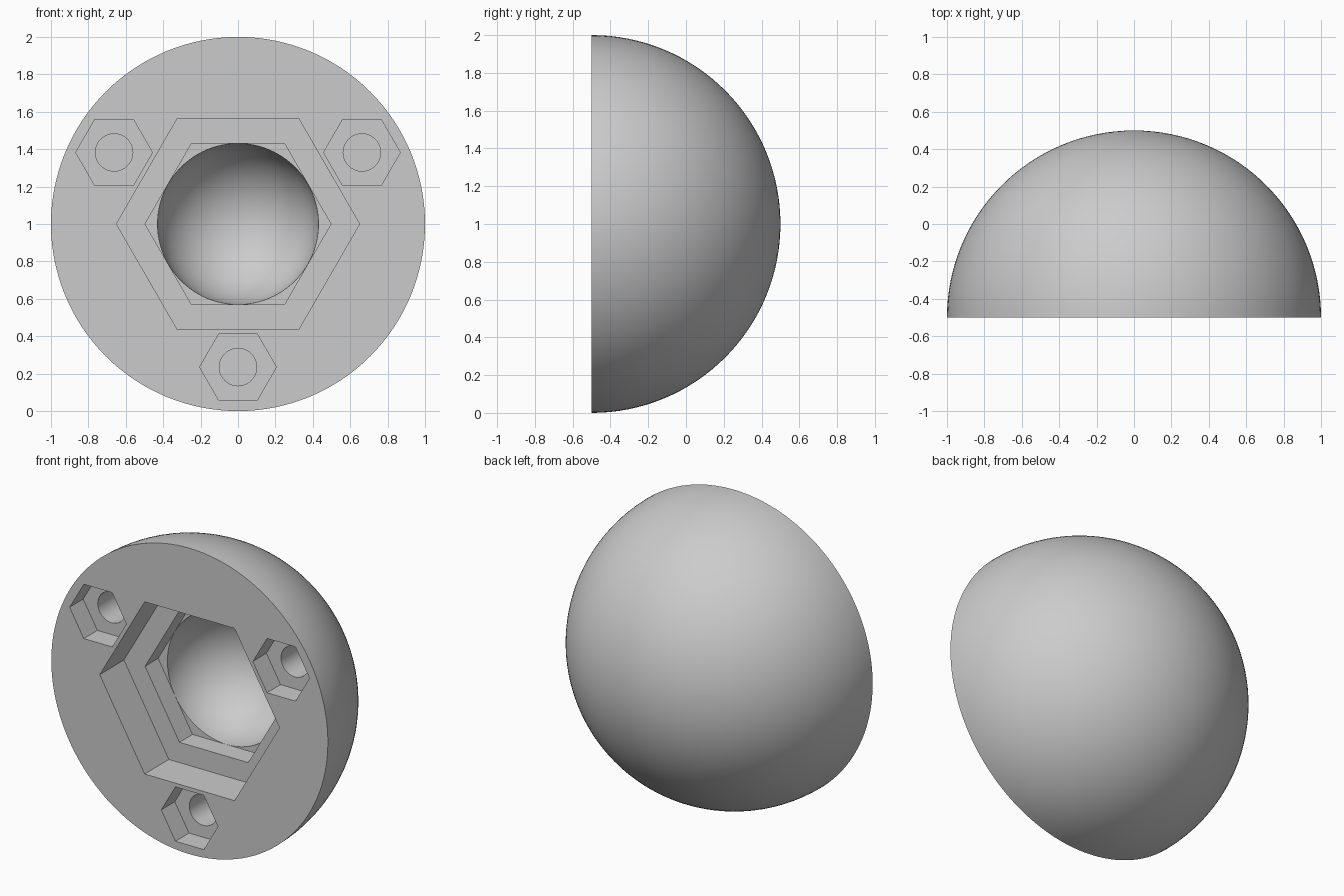
import bpy
import bmesh
from math import sin, cos, pi, radians
from mathutils import Matrix

cube = bpy.data.objects.get("Cube")
if cube:
    bpy.data.objects.remove(cube, do_unlink=True)

grey = bpy.data.materials.new("plain grey")
grey.use_nodes = True
colour = (0.6, 0.6, 0.6, 1)
grey.diffuse_color = colour
grey.node_tree.nodes["Principled BSDF"].inputs["Base Color"].default_value = colour

# Depth runs from the flat face toward the back of the dome
FRAME = Matrix.Translation((0, -0.5, 1)) @ Matrix.Rotation(-pi / 2, 4, "X")


def turned(name, profile, sides, centre=(0, 0)):
    """Closed solid from (radius, depth) rings; a zero radius makes a tip."""
    bm = bmesh.new()
    rings = []
    for r, d in profile:
        count = sides if r > 0 else 1
        rings.append([bm.verts.new((centre[0] + r * cos(2 * pi * i / sides),
                                    centre[1] + r * sin(2 * pi * i / sides), d))
                      for i in range(count)])
    bm.faces.new(rings[0])
    for a, b in zip(rings, rings[1:]):
        for i in range(sides):
            j = (i + 1) % sides
            if len(b) == 1:
                bm.faces.new((a[i], a[j], b[0]))
            else:
                bm.faces.new((a[i], a[j], b[j], b[i]))
    if len(rings[-1]) > 1:
        bm.faces.new(rings[-1])
    bmesh.ops.recalc_face_normals(bm, faces=bm.faces)
    bm.transform(FRAME)
    mesh = bpy.data.meshes.new(name)
    bm.to_mesh(mesh)
    bm.free()
    mesh.materials.append(grey)
    obj = bpy.data.objects.new(name, mesh)
    bpy.context.collection.objects.link(obj)
    return obj


def dome_profile(radius, depth, steps):
    arc = [(radius * cos(pi / 2 * i / steps), depth + radius * sin(pi / 2 * i / steps))
           for i in range(steps)]
    return arc + [(0, depth + radius)]


# Solid half ball
body = turned("half_ball_body", dome_profile(1, 0, 32), 128)

# Stepped hexagonal recess ending in a round bowl
TOP = -0.1
cutters = [
    turned("outer_hex_cutter", [(0.65, TOP), (0.65, 0.25)], 6),
    turned("inner_hex_cutter", [(0.497, TOP), (0.497, 0.385)], 6),
    turned("bowl_cutter", [(0.43, 0.3)] + dome_profile(0.43, 0.385, 24), 96),
]

# Three nut pockets with screw holes
for angle in (90, 210, 330):
    spot = (0.765 * cos(radians(angle)), 0.765 * sin(radians(angle)))
    cutters.append(turned("nut_pocket_cutter", [(0.205, TOP), (0.205, 0.14)], 6, spot))
    cutters.append(turned("screw_hole_cutter", [(0.1, TOP), (0.1, 0.4)], 48, spot))

bpy.ops.object.select_all(action="DESELECT")
body.select_set(True)
bpy.context.view_layer.objects.active = body
for cutter in cutters:
    cutter.hide_render = True
    cut = body.modifiers.new("cut", "BOOLEAN")
    cut.operation = "DIFFERENCE"
    cut.solver = "EXACT"
    cut.object = cutter
    bpy.ops.object.modifier_apply(modifier=cut.name)
    bpy.data.objects.remove(cutter, do_unlink=True)

bpy.ops.object.shade_smooth_by_angle(angle=radians(30))
